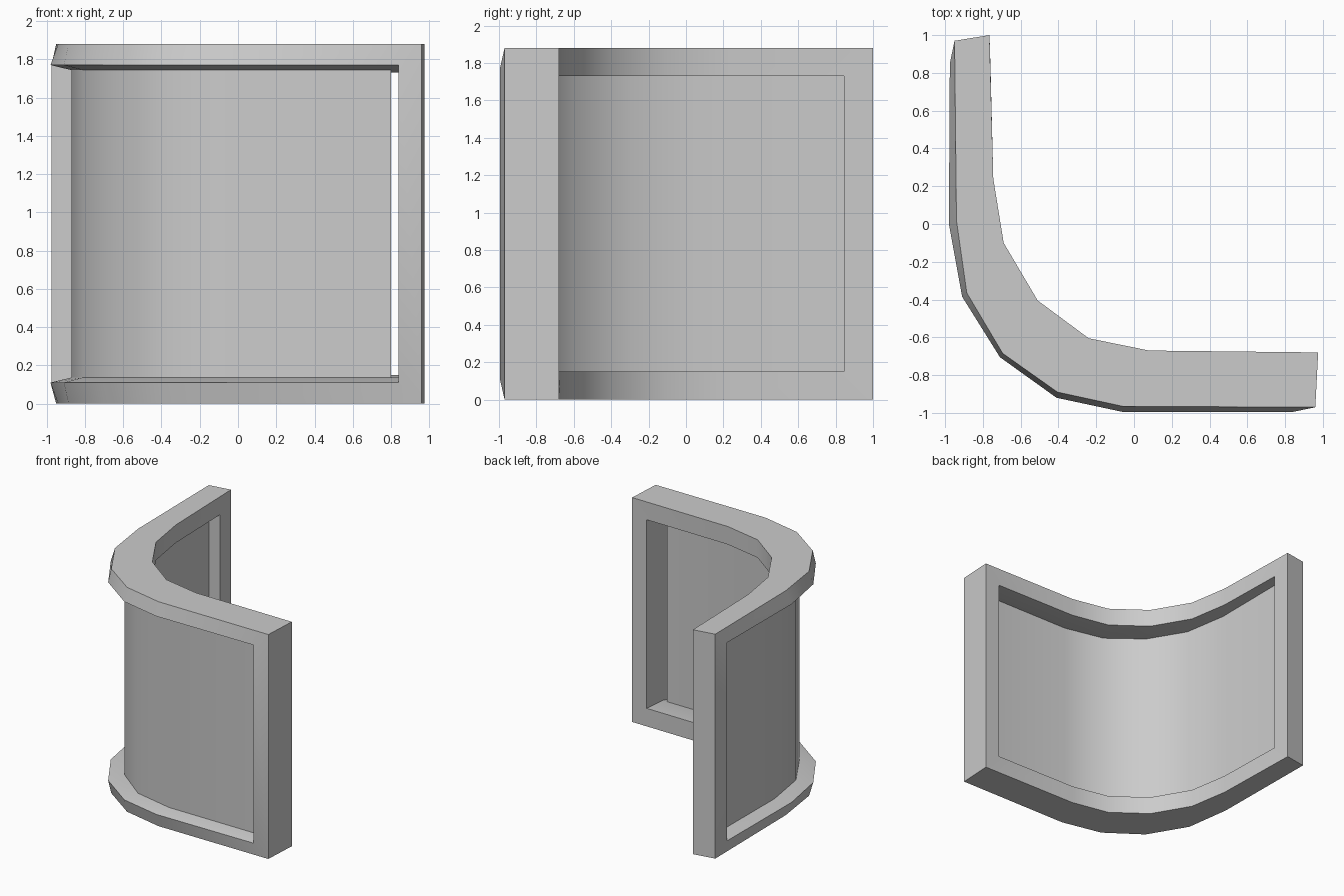
import bpy
import math

cube = bpy.data.objects.get("Cube")
if cube:
    bpy.data.objects.remove(cube, do_unlink=True)

HEIGHT = 1.88

grey = bpy.data.materials.new("light grey")
grey.use_nodes = True
color = (0.6, 0.6, 0.6, 1)
grey.diffuse_color = color
grey.node_tree.nodes["Principled BSDF"].inputs["Base Color"].default_value = color


def add_mesh(name, verts, faces):
    mesh = bpy.data.meshes.new(name)
    mesh.from_pydata(verts, [], faces)
    mesh.materials.append(grey)
    obj = bpy.data.objects.new(name, mesh)
    bpy.context.collection.objects.link(obj)
    bpy.ops.object.select_all(action='DESELECT')
    obj.select_set(True)
    bpy.context.view_layer.objects.active = obj
    bpy.ops.object.shade_smooth_by_angle(angle=math.radians(30))
    return obj


def loop(path, inset):
    """Closed loop: along the path at the bottom, back along it at the top."""
    return ([(x, y, inset) for x, y in path]
            + [(x, y, HEIGHT - inset) for x, y in reversed(path)])


# Plan curves of the bent frame, from the back end round to the right end
inner = [(-.765, 1), (-.745, .24), (-.69, -.1), (-.51, -.405),
         (-.24, -.605), (.08, -.67), (.975, -.68)]
outer = [(-.95, .97), (-.94, .02), (-.885, -.365), (-.695, -.685),
         (-.405, -.89), (-.06, -.965), (.96, -.97)]
lip = [(-.975, .85), (-.98, 0), (-.91, -.385), (-.71, -.705),
       (-.41, -.92), (-.06, -.995), (.84, -.995)]
groove = [(-.865, .85), (-.87, .07), (-.81, -.3), (-.63, -.6),
          (-.36, -.81), (-.02, -.885), (.84, -.89)]
inner_lip = [(-.76, .845)] + inner[1:-1] + [(.84, -.68)]

# Frame: rings swept round its section, from the inner edge to the opening
rings = [loop(inner, 0), loop(outer, 0), loop(lip, .11),
         loop(groove, .137), loop(inner_lip, .15)]
n = len(rings[0])
faces = []
for r in range(len(rings)):
    s = (r + 1) % len(rings)
    for i in range(n):
        j = (i + 1) % n
        faces.append((r * n + i, r * n + j, s * n + j, s * n + i))
add_mesh("curved_frame", [v for ring in rings for v in ring], faces)

# Panel: thin sheet in the opening, stopping short of the right post
sheet = loop(groove[:-1] + [(.8, -.89)], .137)
add_mesh("curved_panel", sheet,
         [(i, i + 1, n - 2 - i, n - 1 - i) for i in range(n // 2 - 1)])
